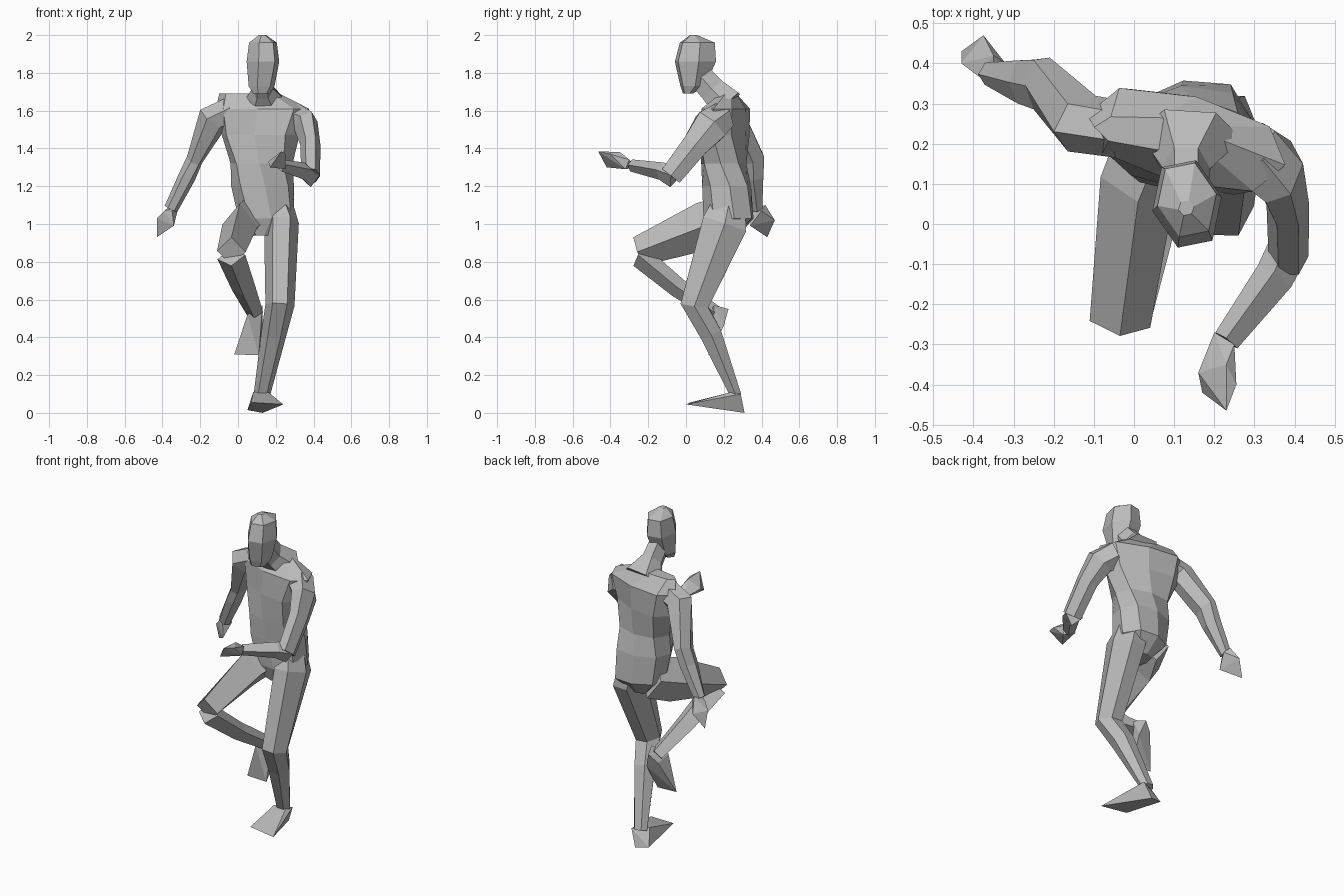
import bpy
import bmesh
from math import cos, sin, pi, copysign
from mathutils import Vector, Matrix

default_cube = bpy.data.objects.get("Cube")
if default_cube:
    bpy.data.objects.remove(default_cube, do_unlink=True)

# One plain clay colour for the whole figure
clay = bpy.data.materials.new("clay grey")
clay.use_nodes = True
clay_colour = (.5, .5, .5, 1)
clay.diffuse_color = clay_colour
clay.node_tree.nodes["Principled BSDF"].inputs["Base Color"].default_value = clay_colour


def finish(name, bm):
    """Turn a bmesh into a flat shaded object with outward normals."""
    bmesh.ops.recalc_face_normals(bm, faces=bm.faces[:])
    mesh = bpy.data.meshes.new(name)
    bm.to_mesh(mesh)
    bm.free()
    mesh.materials.append(clay)
    obj = bpy.data.objects.new(name, mesh)
    bpy.context.scene.collection.objects.link(obj)
    return obj


def loft(name, rings, sides=6, box=1, axis=None):
    """Skin rings of (x, y, z, half width, half depth, optional twist).

    Each ring stands square to the path, or to the axis if one is given;
    box below one squares the section.
    """
    bm = bmesh.new()
    centres = [Vector(ring[:3]) for ring in rings]
    loops = []
    for i, ring in enumerate(rings):
        before = centres[max(i - 1, 0)]
        after = centres[min(i + 1, len(rings) - 1)]
        tangent = (Vector(axis) if axis else after - before).normalized()
        twist = ring[5] if len(ring) > 5 else 0
        across = Matrix.Rotation(twist, 3, "Z") @ Vector((1, 0, 0))
        across = (across - tangent * across.dot(tangent)).normalized()
        depth = tangent.cross(across)
        loop = []
        for k in range(sides):
            angle = 2 * pi * k / sides
            c, s = (copysign(abs(value) ** box, value) for value in (cos(angle), sin(angle)))
            loop.append(bm.verts.new(centres[i] + across * c * ring[3] + depth * s * ring[4]))
        loops.append(loop)
    for low, high in zip(loops, loops[1:]):
        for k in range(sides):
            n = (k + 1) % sides
            bm.faces.new((low[k], low[n], high[n], high[k]))
    bm.faces.new(loops[0])
    bm.faces.new(loops[-1])
    return finish(name, bm)


def hull(name, points):
    """Wrap a faceted solid around a few corner points."""
    bm = bmesh.new()
    verts = [bm.verts.new(point) for point in points]
    result = bmesh.ops.convex_hull(bm, input=verts)
    unused = [v for v in result["geom_interior"] if isinstance(v, bmesh.types.BMVert)]
    bmesh.ops.delete(bm, geom=unused, context="VERTS")
    return finish(name, bm)


# Torso with level rings, twisting from the hips to the opposite shoulder
loft("torso", [
    (.14, .2, .94, .06, .08),
    (.15, .225, 1.03, .15, .135, .2),
    (.13, .215, 1.2, .167, .13, .1),
    (.125, .2, 1.32, .165, .12, -.1),
    (.12, .205, 1.47, .215, .115, -.3),
    (.13, .21, 1.61, .255, .11, -.25),
    (.06, .225, 1.69, .16, .04, -.1),
], sides=8, box=.8, axis=(0, 0, 1))

# Neck and head
loft("neck", [
    (.14, .22, 1.63, .13, .1),
    (.13, .14, 1.71, .06, .08),
    (.13, .06, 1.8, .055, .075),
])
loft("head", [
    (.125, .01, 1.69, .045, .025, .2),
    (.125, .035, 1.73, .07, .068, .2),
    (.132, .05, 1.86, .088, .118, .2),
    (.132, .06, 1.96, .075, .1, .2),
    (.13, .04, 2, .02, .02, .2),
], axis=(0, 0, 1))

# Left arm, bent forward
loft("left_upper_arm", [
    (.29, .18, 1.56, .09, .085),
    (.36, .13, 1.52, .068, .105),
    (.383, .05, 1.42, .053, .08),
    (.385, -.08, 1.255, .05, .068),
])
loft("left_forearm", [
    (.385, -.06, 1.25, .052, .06),
    (.35, -.13, 1.28, .05, .047),
    (.23, -.29, 1.31, .034, .032),
], sides=4)
hull("left_hand", [
    (.2, -.27, 1.3), (.25, -.3, 1.34), (.16, -.37, 1.33), (.17, -.42, 1.3),
    (.23, -.465, 1.385), (.255, -.4, 1.37), (.25, -.32, 1.29), (.23, -.35, 1.38),
])

# Right arm, swung back
loft("right_arm", [
    (-.03, .235, 1.6, .08, .07),
    (-.13, .25, 1.56, .085, .075),
    (-.23, .35, 1.34, .044, .075),
    (-.27, .355, 1.25, .046, .062),
    (-.355, .375, 1.08, .037, .032),
])
hull("right_hand", [
    (-.39, .37, 1.07), (-.32, .4, 1.07), (-.35, .35, 1.08), (-.43, .4, 1.03),
    (-.375, .47, 1.02), (-.43, .43, .93), (-.34, .34, .99), (-.35, .42, 1.1),
])

# Left leg, carrying the weight
loft("left_leg", [
    (.2, .225, 1.1, .09, .1),
    (.23, .205, 1, .092, .138),
    (.222, .045, .57, .077, .085),
    (.19, .13, .42, .067, .066),
    (.125, .265, .09, .043, .033),
])
hull("left_foot", [
    (.07, .02, .055), (.24, 0, .045), (.05, .29, .015), (.13, .31, 0),
    (.17, .29, .1), (.08, .24, .11), (.16, .24, .11),
])

# Right leg, raised with the knee folded
loft("right_thigh", [
    (.07, .24, 1.04, .1, .12),
    (.01, .1, .99, .095, .128),
    (-.035, -.25, .855, .076, .08),
], sides=4)
loft("right_shin", [
    (-.035, -.24, .825, .076, .06),
    (.03, -.04, .66, .064, .052),
    (.09, .16, .525, .045, .04),
], sides=4)
hull("right_foot", [
    (.05, .1, .52), (.13, .15, .57), (.1, .225, .55), (.13, .2, .46),
    (.05, .2, .5), (-.02, .12, .31), (.11, .12, .305),
])
